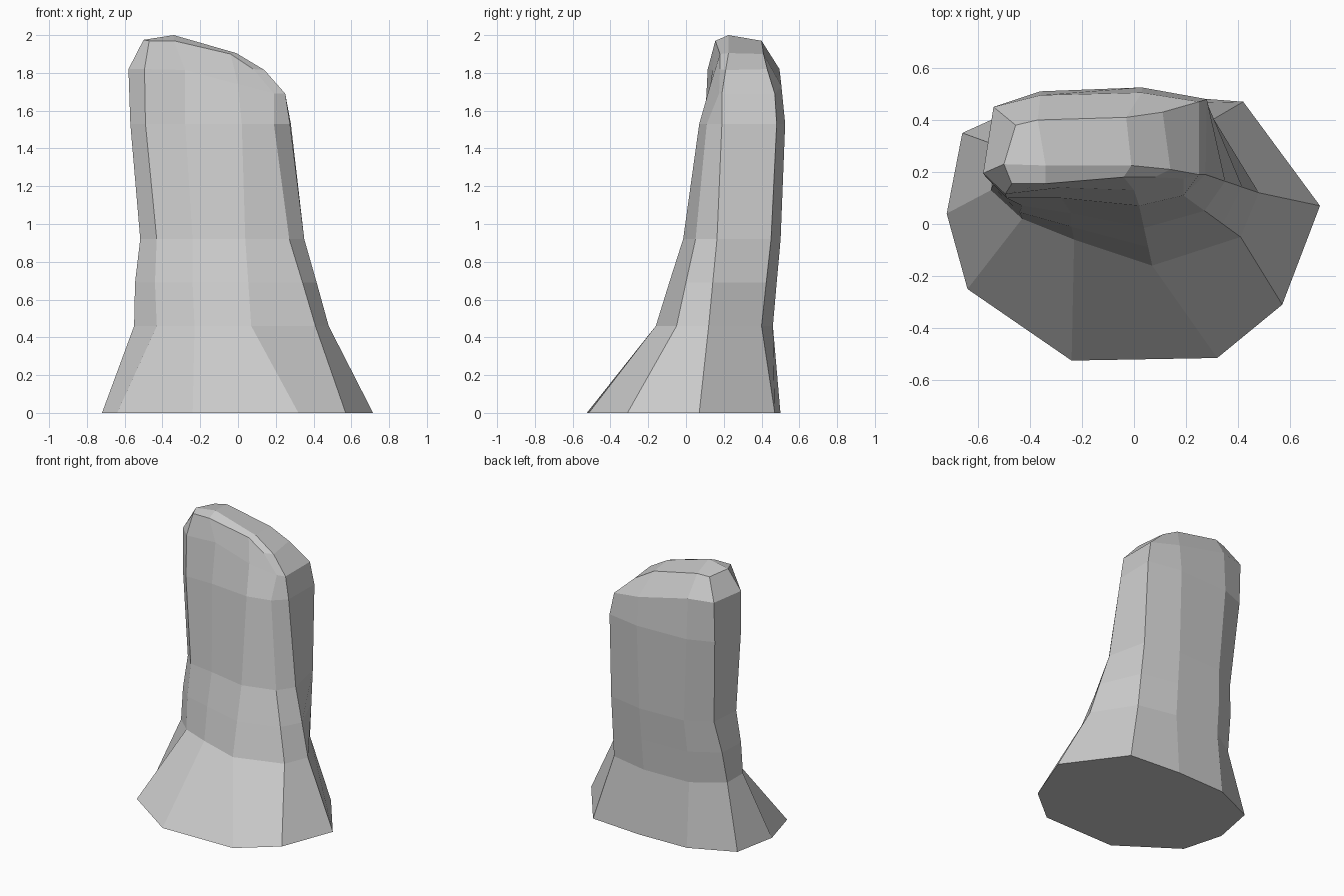
import bpy
import bmesh

default_cube = bpy.data.objects.get("Cube")
if default_cube:
    bpy.data.objects.remove(default_cube, do_unlink=True)

# One plain stone colour
stone = bpy.data.materials.new("stone grey")
stone.use_nodes = True
stone_colour = (0.6, 0.6, 0.6, 1)
stone.diffuse_color = stone_colour
stone.node_tree.nodes["Principled BSDF"].inputs["Base Color"].default_value = stone_colour

# Ten-sided outlines, running from the right flank round the front
foot = [(-.72, .04), (-.64, -.25), (-.24, -.525), (.32, -.515), (.57, -.31),
        (.715, .07), (.42, .47), (.03, .5), (-.35, .49), (-.66, .35)]
waist = [(-.55, .13), (-.43, .02), (-.23, -.06), (.07, -.16), (.41, -.05),
         (.48, .12), (.3, .4), (.02, .46), (-.34, .45), (-.55, .31)]
chest = [(-.57, .18), (-.49, .1), (-.28, .1), (.02, .07), (.19, .11),
         (.275, .19), (.28, .48), (.03, .525), (-.36, .51), (-.54, .44)]
shoulder = [(-.58, .195), (-.495, .115), (-.28, .14), (0, .13), (.19, .175),
            (.25, .19), (.25, .47), (.03, .505), (-.36, .495), (-.54, .45)]
crown = [(-.5, .23), (-.47, .155), (-.34, .155), (-.04, .18), (.08, .18),
         (.14, .21), (.11, .43), (-.03, .41), (-.37, .4), (-.455, .38)]
crown_heights = [1.975, 1.97, 1.97, 1.9, 1.82, 1.815, 1.82, 1.9, 1.97, 1.96]


def level(outline, height):
    """Lift a flat outline to one height."""
    return [(x, y, height) for x, y in outline]


def blend(lower, upper, amount, pinch):
    """Mix two outlines, pulling the right flank inwards."""
    mixed = []
    for (x_low, y_low), (x_high, y_high) in zip(lower, upper):
        x = x_low + (x_high - x_low) * amount
        y = y_low + (y_high - y_low) * amount
        mixed.append((x * pinch if x < 0 else x, y))
    return mixed


def shoulder_height(x):
    """The shoulder slopes down towards the left side."""
    return min(1.82, max(1.69, 1.74 - .27 * x))


rings = [
    level(foot, 0),
    level(waist, .46),
    level(blend(waist, chest, .31, .98), .69),
    level(blend(waist, chest, .63, .92), .92),
    level(chest, 1.53),
    [(x, y, shoulder_height(x)) for x, y in shoulder],
    [(x, y, z) for (x, y), z in zip(crown, crown_heights)],
]

# Loft the pillar through its rings
bm = bmesh.new()
loops = [[bm.verts.new(point) for point in ring] for ring in rings]
for below, above in zip(loops, loops[1:]):
    for i in range(len(below)):
        j = (i + 1) % len(below)
        bm.faces.new((below[i], below[j], above[j], above[i]))

# Flat underside
bm.faces.new(reversed(loops[0]))

# Faceted cap meeting along a short ridge
peak = bm.verts.new((-.34, .225, 2))
saddle = bm.verts.new((-.01, .225, 1.905))
rim = loops[-1]
for cap in ((rim[0], rim[1], rim[2], peak),
            (peak, rim[2], rim[3], saddle),
            (saddle, rim[3], rim[4], rim[5]),
            (rim[0], peak, rim[8], rim[9]),
            (peak, saddle, rim[7], rim[8]),
            (saddle, rim[5], rim[6], rim[7])):
    bm.faces.new(cap)

bmesh.ops.recalc_face_normals(bm, faces=bm.faces)
mesh = bpy.data.meshes.new("rock_pillar")
bm.to_mesh(mesh)
bm.free()
mesh.materials.append(stone)
rock_pillar = bpy.data.objects.new("rock_pillar", mesh)
bpy.context.collection.objects.link(rock_pillar)
